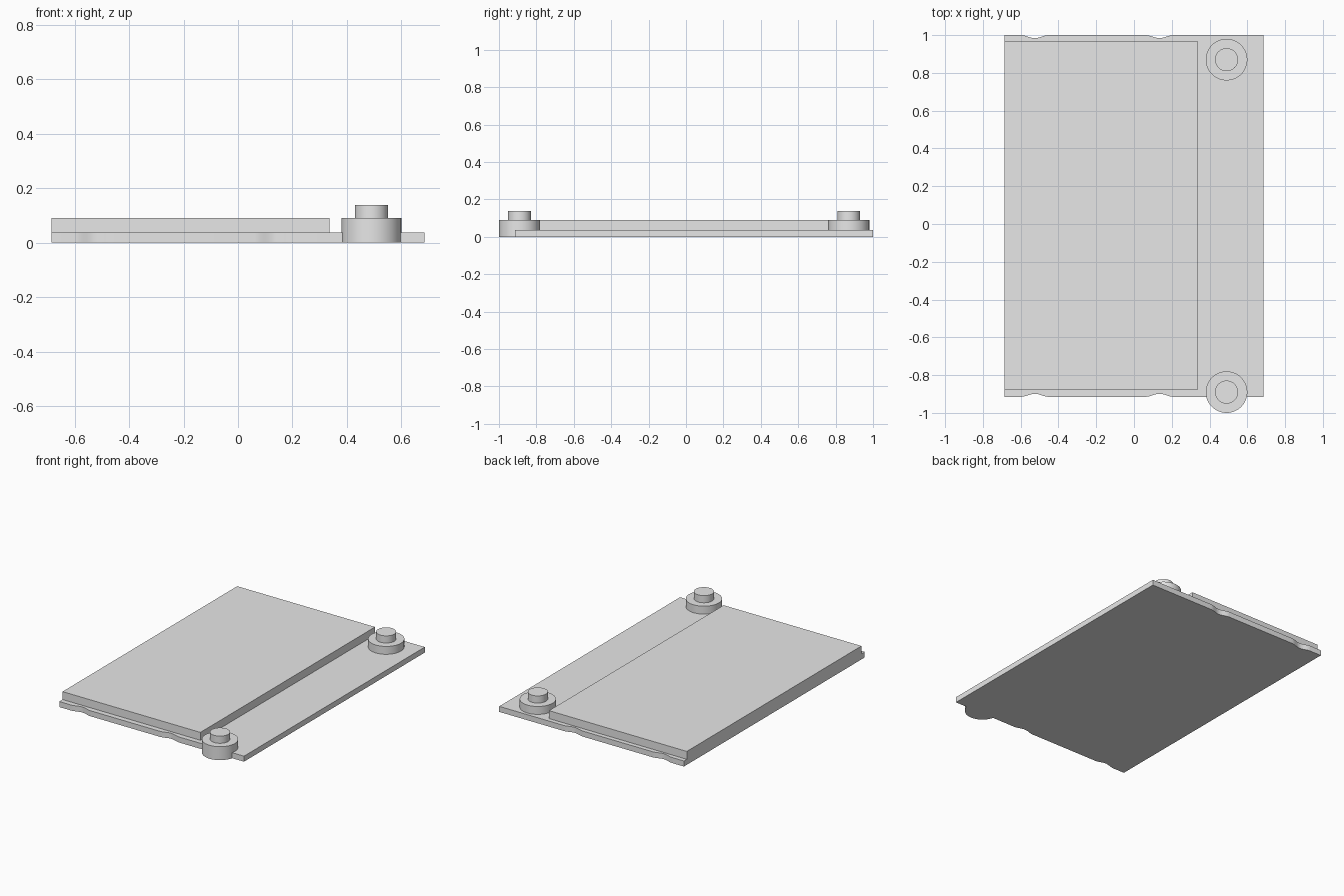
import bpy, bmesh, math

cube = bpy.data.objects.get("Cube")
if cube:
    bpy.data.objects.remove(cube, do_unlink=True)

grey = bpy.data.materials.new("light grey")
grey.use_nodes = True
colour = (0.8, 0.8, 0.8, 1)
grey.diffuse_color = colour
grey.node_tree.nodes["Principled BSDF"].inputs["Base Color"].default_value = colour


def extrude_outline(name, outline, z0, z1, smooth=False):
    """Solid prism from a closed counter-clockwise outline."""
    bm = bmesh.new()
    base = bm.faces.new([bm.verts.new((x, y, z0)) for x, y in outline])
    top = bmesh.ops.extrude_face_region(bm, geom=[base], use_keep_orig=True)
    for item in top["geom"]:
        if isinstance(item, bmesh.types.BMVert):
            item.co.z = z1
    bmesh.ops.recalc_face_normals(bm, faces=bm.faces)
    mesh = bpy.data.meshes.new(name)
    bm.to_mesh(mesh)
    bm.free()
    mesh.materials.append(grey)
    obj = bpy.data.objects.new(name, mesh)
    bpy.context.collection.objects.link(obj)
    if smooth:
        bpy.ops.object.select_all(action="DESELECT")
        obj.select_set(True)
        bpy.context.view_layer.objects.active = obj
        bpy.ops.object.shade_smooth_by_angle(angle=math.radians(30))
    return obj


def circle(cx, cy, r, n=64):
    return [(cx + r * math.cos(math.tau * i / n), cy + r * math.sin(math.tau * i / n))
            for i in range(n)]


def notched_edge(y, inward):
    """Left-to-right edge with two shallow, softly curved finger notches."""
    points = [(-0.685, y)]
    for cx in (-0.525, 0.135):
        for i in range(17):
            t = i / 8 - 1
            depth = 0.016 * (1 + math.cos(math.pi * t)) / 2
            points.append((cx + 0.075 * t, y + inward * depth))
    return points + [(0.685, y)]


# Base plate with notches along its front and back edges
front = notched_edge(-0.915, 1)
back = notched_edge(1.0, -1)
extrude_outline("base_plate", front + back[::-1], 0, 0.037, smooth=True)

# Raised slab
extrude_outline("raised_slab", [(-0.685, -0.88), (0.337, -0.88), (0.337, 0.97), (-0.685, 0.97)],
                0.037, 0.09)

# Stepped round posts
for side, y in (("front", -0.89), ("back", 0.87)):
    extrude_outline(side + "_post", circle(0.49, y, 0.11), 0, 0.09, smooth=True)
    extrude_outline(side + "_post_pin", circle(0.49, y, 0.061), 0.09, 0.138, smooth=True)
